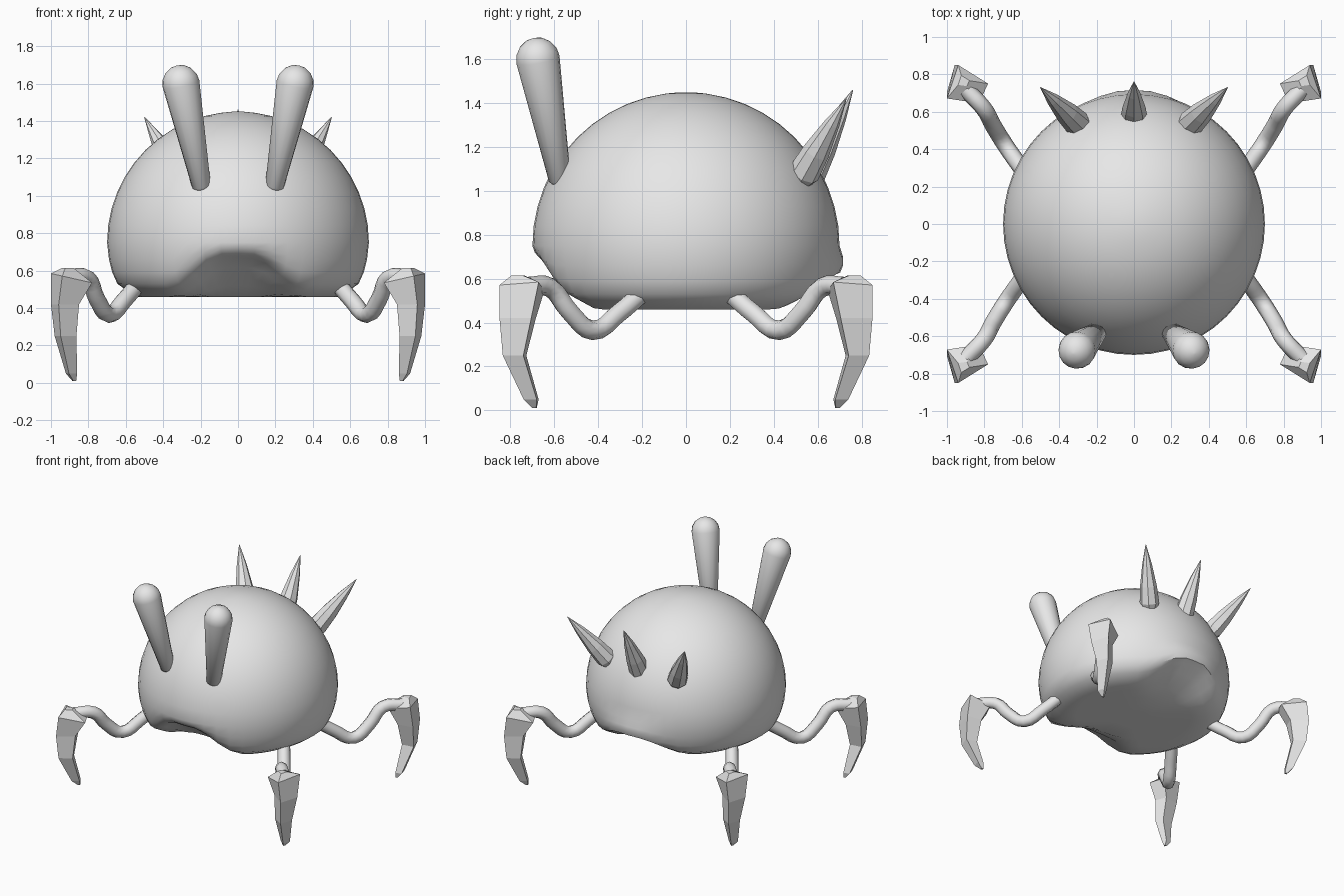
import bpy, bmesh, math
from mathutils import Vector

if "Cube" in bpy.data.objects:
    bpy.data.objects.remove(bpy.data.objects["Cube"])

grey = bpy.data.materials.new("plain grey")
grey.diffuse_color = (0.8, 0.8, 0.8, 1)
grey.use_nodes = True
grey.node_tree.nodes["Principled BSDF"].inputs["Base Color"].default_value = grey.diffuse_color


def loft(name, rings, smooth=None):
    """Skin a list of equal-length point rings and cap both ends."""
    bm = bmesh.new()
    loops = [[bm.verts.new(p) for p in ring] for ring in rings]
    n = len(loops[0])
    for a, b in zip(loops, loops[1:]):
        for i in range(n):
            j = (i + 1) % n
            bm.faces.new((a[i], a[j], b[j], b[i]))
    bm.faces.new(loops[0])
    bm.faces.new(loops[-1])
    bmesh.ops.remove_doubles(bm, verts=bm.verts, dist=1e-5)
    bmesh.ops.recalc_face_normals(bm, faces=bm.faces)
    me = bpy.data.meshes.new(name)
    bm.to_mesh(me)
    bm.free()
    ob = bpy.data.objects.new(name, me)
    bpy.context.collection.objects.link(ob)
    me.materials.append(grey)
    if smooth:
        bpy.ops.object.select_all(action='DESELECT')
        bpy.context.view_layer.objects.active = ob
        ob.select_set(True)
        bpy.ops.object.shade_smooth_by_angle(angle=math.radians(smooth))
    return ob


def spin(name, base, tip, profile, sides, smooth=None):
    """Round part along an axis; profile = (distance along, radius)."""
    base, tip = Vector(base), Vector(tip)
    q = (tip - base).to_track_quat('Z', 'Y')
    rings = []
    for d, r in profile:
        rings.append([base + q @ Vector((r * math.cos(2 * math.pi * i / sides),
                                         r * math.sin(2 * math.pi * i / sides), d))
                      for i in range(sides)])
    return loft(name, rings, smooth)


def step(lo, hi, v):
    t = max(0.0, min(1.0, (v - lo) / (hi - lo)))
    return t * t * (3 - 2 * t)


# Body: domed top, flattened underside, arched recess at front and back
profile = [(0.12, 0.46), (0.3, 0.46), (0.42, 0.46), (0.53, 0.46), (0.6, 0.497),
           (0.645, 0.53), (0.672, 0.59), (0.69, 0.66), (0.7, 0.75)]
profile += [(0.7 * math.cos(a), 0.75 + 0.7 * math.sin(a))
            for a in (math.pi / 2 * k / 12 for k in range(1, 12))]
profile.append((0.03, 1.45))
rings = []
for r, z in profile:
    ring = []
    for i in range(48):
        a = 2 * math.pi * i / 48
        x, y, zz = r * math.cos(a), r * math.sin(a), z
        if z < 0.75:
            arch = 1 - step(0.08, 0.38, abs(x))
            w = arch * step(0.3, 0.62, abs(y))
            zz = 0.75 - (0.75 - z) * (1 - (0.68 if y < 0 else 0.45) * w)
            if y > 0:
                y *= 1 + 0.09 * w * (0.75 - z) / 0.22
        ring.append((x, y, zz))
    rings.append(ring)
loft("body", rings, 38)

# Eye stalks: tapered rods with round ends
for s, side in ((1, "right"), (-1, "left")):
    base, tip = Vector((s * 0.195, -0.575, 1.05)), Vector((s * 0.305, -0.675, 1.6))
    length = (tip - base).length
    prof = [(-0.025, 0.025), (0, 0.05), (length, 0.1)]
    prof += [(length + 0.1 * math.sin(a), 0.1 * math.cos(a))
             for a in (math.radians(d) for d in (22, 45, 67, 86))]
    spin("eye_stalk_" + side, base, tip, prof, 16, 45)

# Back spikes: faceted, slightly bulging
for name, base, tip in (("middle", (0, 0.55, 1.05), (0, 0.76, 1.46)),
                        ("right", (0.285, 0.52, 1.05), (0.5, 0.73, 1.42)),
                        ("left", (-0.285, 0.52, 1.05), (-0.5, 0.73, 1.42))):
    L = (Vector(tip) - Vector(base)).length
    spin("back_spike_" + name, base, tip,
         [(-0.01, 0.05), (0.04, 0.072), (0.35 * L, 0.062), (0.7 * L, 0.035), (L, 0.002)], 8)

# Legs and claws, mirrored to four corners
leg_path = [(0.53, -0.2, 0.535), (0.61, -0.31, 0.44), (0.69, -0.425, 0.365),
            (0.755, -0.53, 0.45), (0.805, -0.62, 0.56), (0.9, -0.72, 0.565)]
# Claw sections: centre x, y, z, half width x, half width y, tilt
claw = [(0.91, -0.765, 0.615, 0.03, 0.03, 0.0),
        (0.89, -0.745, 0.56, 0.11, 0.105, 0.025),
        (0.925, -0.765, 0.42, 0.075, 0.085, 0.0),
        (0.922, -0.78, 0.25, 0.058, 0.055, 0.0),
        (0.89, -0.705, 0.05, 0.03, 0.035, 0.0),
        (0.875, -0.69, 0.01, 0.01, 0.01, 0.0)]
corners = [(1, 0.7), (0.45, -1), (-1, -0.05), (-0.55, 0.95)]

for sx, xs in ((1, "right"), (-1, "left")):
    for sy, ys in ((1, "front"), (-1, "back")):
        tag = "_" + ys + "_" + xs
        cu = bpy.data.curves.new("leg" + tag, 'CURVE')
        cu.dimensions = '3D'
        cu.bevel_depth = 0.045
        cu.bevel_resolution = 2
        cu.resolution_u = 4
        cu.use_fill_caps = True
        sp = cu.splines.new('BEZIER')
        sp.bezier_points.add(len(leg_path) - 1)
        for bp, (x, y, z) in zip(sp.bezier_points, leg_path):
            bp.co = (x * sx, y * sy, z)
            bp.handle_left_type = bp.handle_right_type = 'AUTO'
        cu.materials.append(grey)
        bpy.context.collection.objects.link(bpy.data.objects.new("leg" + tag, cu))
        loft("claw" + tag, [[(sx * (x + u * hx), sy * (y + v * hy), z + u * t)
                             for u, v in corners] for x, y, z, hx, hy, t in claw])
